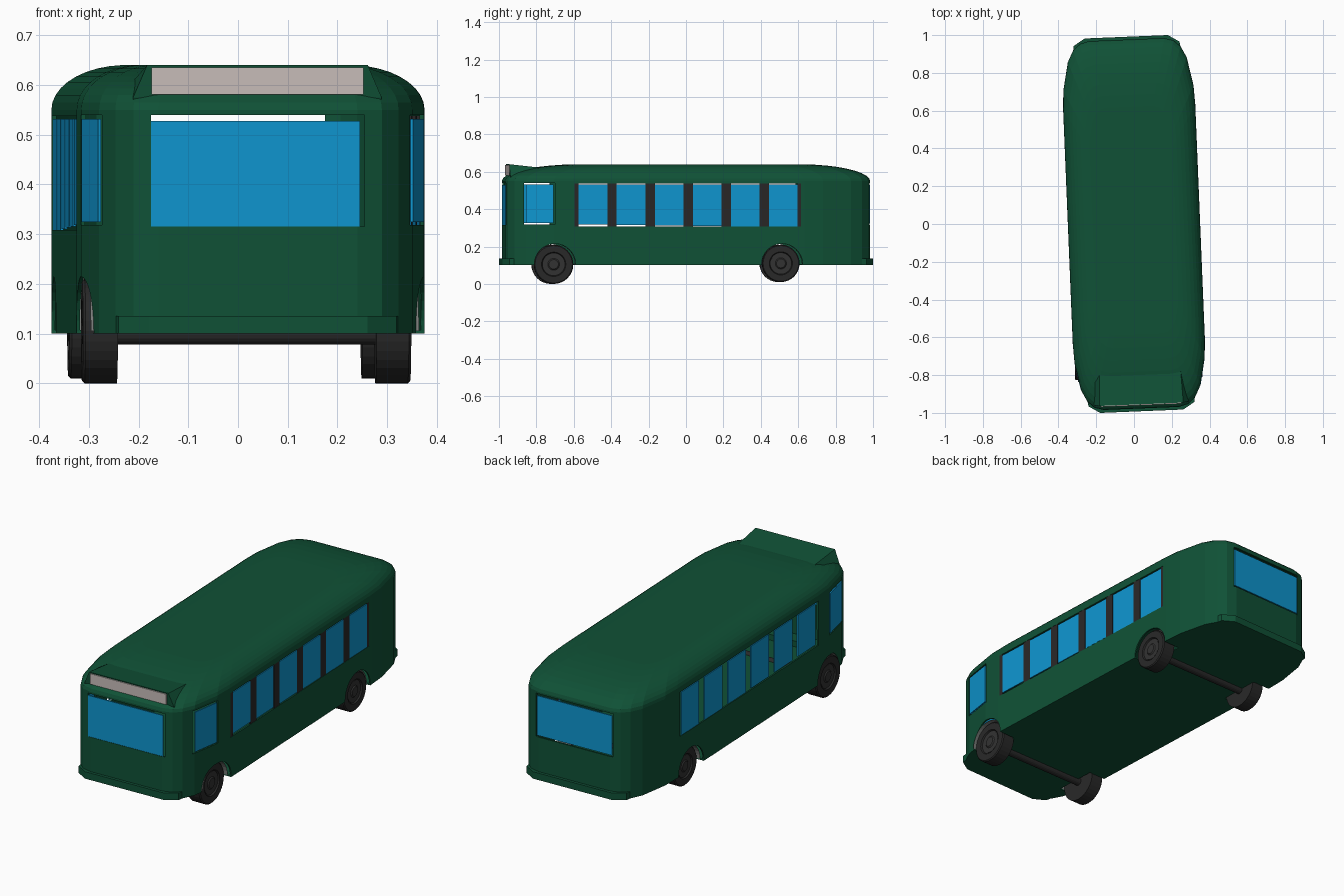
import bpy, bmesh, math
from mathutils import Matrix, Vector

if "Cube" in bpy.data.objects:
    bpy.data.objects.remove(bpy.data.objects["Cube"])

YAW, WHEEL_YAW = math.radians(2.35), math.radians(1.3)


def material(name, rgb):
    m = bpy.data.materials.new(name)
    m.diffuse_color = (*rgb, 1)
    m.use_nodes = True
    m.node_tree.nodes["Principled BSDF"].inputs["Base Color"].default_value = m.diffuse_color
    return m


GREEN = material("body green", (0.005, 0.083, 0.037))
BLUE = material("window blue", (0.0045, 0.305, 0.63))
DARK = material("pillar dark", (0.022, 0.02, 0.02))
TYRE = material("tyre black", (0.022, 0.022, 0.022))
HUB = material("hub grey", (0.032, 0.032, 0.032))
GREY = material("arch grey", (0.2, 0.21, 0.2))
SIGN = material("sign pale", (0.58, 0.51, 0.49))


def finish(name, bm, mat, yaw=YAW):
    bmesh.ops.recalc_face_normals(bm, faces=bm.faces[:])
    me = bpy.data.meshes.new(name)
    bm.to_mesh(me)
    bm.free()
    ob = bpy.data.objects.new(name, me)
    if mat:
        me.materials.append(mat)
    bpy.context.collection.objects.link(ob)
    ob.matrix_world = Matrix.Rotation(yaw, 4, 'Z')
    return ob


def loft(name, rings, mat, yaw=YAW, caps=True):
    """Skin a list of equal-length closed rings and cap the ends."""
    bm = bmesh.new()
    vs = [[bm.verts.new(p) for p in r] for r in rings]
    n = len(rings[0])
    for a, b in zip(vs, vs[1:]):
        for i in range(n):
            bm.faces.new((a[i], a[(i + 1) % n], b[(i + 1) % n], b[i]))
    if caps:
        bm.faces.new(vs[0])
        bm.faces.new(vs[-1])
    return finish(name, bm, mat, yaw)


def box(name, lo, hi, mat):
    (x0, y0, z0), (x1, y1, z1) = lo, hi
    return loft(name, [[(x0, y0, z), (x1, y0, z), (x1, y1, z), (x0, y1, z)] for z in (z0, z1)], mat)


def pane(name, p, q, z0, z1, mat, t=0.006):
    """Thin upright plate between two plan points."""
    p, q = Vector(p), Vector(q)
    d = (q - p).normalized()
    n = Vector((-d.y, d.x)) * t / 2
    plan = [p + n, q + n, q - n, p - n]
    return loft(name, [[(v.x, v.y, z) for v in plan] for z in (z0, z1)], mat)


def tube_x(profile, y, z, seg=32):
    """Rings around an x-parallel axis from (x, radius) pairs."""
    return [[(x, y + r * math.cos(2 * math.pi * i / seg), z + r * math.sin(2 * math.pi * i / seg))
             for i in range(seg)] for x, r in profile]


# Body shell: rounded plan lofted up, then domed into the roof
quarter = [(0.35, 0.0), (0.35, 0.62), (0.345, 0.72), (0.315, 0.87),
           (0.285, 0.93), (0.25, 0.963), (0.2, 0.977)]
plan = quarter + [(-x, y) for x, y in reversed(quarter)]
plan += [(-x, -y) for x, y in quarter[1:]] + [(x, -y) for x, y in reversed(quarter[1:])]
rings = [[(x, y, z) for x, y in plan] for z in (0.1, 0.55)]
for k in range(1, 10):
    a = math.radians(9.6 * k)
    c = 1 - math.cos(a)
    sx = 1 - 0.14 * c / 0.35
    rings.append([(x * sx, y * (1 - (0.42 if y < 0 else 0.38) * c / 0.977),
                   0.55 + 0.09 * math.sin(a)) for x, y in plan])
body = loft("body_shell", rings, GREEN)
sol = body.modifiers.new("thickness", 'SOLIDIFY')
sol.thickness, sol.offset = 0.01, -1

# Openings: windscreen, rear window, side windows, cab windows, wheel arches
WHEELS = [(-0.715, 0.105, 0.105), (0.5, 0.11, 0.1)]
cutters = []
for s in (-1, 1):
    cutters.append(box("end_cut", (-0.215, s * 0.9, 0.315), (0.215, s * 1.1, 0.54), None))
    cutters.append(box("side_cut", (s * 0.3, -0.61, 0.308), (s * 0.45, 0.6, 0.538), None))
    cutters.append(box("cab_cut", (s * 0.27, -0.88, 0.318), (s * 0.45, -0.715, 0.54), None))
    for y, z, r in WHEELS:
        cutters.append(loft("arch_cut", tube_x([(s * 0.255, 0.11), (s * 0.45, 0.11)], y, 0.105), None))
for c in cutters:
    c.hide_render = True
    m = body.modifiers.new("cut", 'BOOLEAN')
    m.operation, m.solver, m.object = 'DIFFERENCE', 'EXACT', c
bpy.context.view_layer.update()
cut = bpy.data.meshes.new_from_object(body.evaluated_get(bpy.context.evaluated_depsgraph_get()))
body.modifiers.clear()
body.data = cut
cut.materials.clear()
cut.materials.append(GREEN)
for p in cut.polygons:
    p.material_index = 0
for c in cutters:
    bpy.data.objects.remove(c)

# Glass
pane("windscreen", (-0.215, -0.972), (0.205, -0.972), 0.315, 0.528, BLUE)
pane("rear_window", (-0.21, 0.972), (0.21, 0.972), 0.322, 0.528, BLUE)
for s, side in ((-1, "left"), (1, "right")):
    pane(side + "_cab_window", (s * 0.342, -0.723), (s * 0.314, -0.868), 0.325, 0.532, BLUE)
    for i in range(6):
        y = (i - 2.5) * 0.2035 - 0.003
        z0 = 0.318 - 0.0025 * i
        pane(f"{side}_window_{i + 1}", (s * 0.345, y - 0.078), (s * 0.345, y + 0.078), z0, 0.532, BLUE)

# Dark pillars between the right-hand windows
for i in range(7):
    y = (i - 3) * 0.2035 - 0.003
    lo, hi = max(y - 0.025, -0.61), min(y + 0.025, 0.6)
    pane(f"window_pillar_{i + 1}", (0.345, lo), (0.345, hi), 0.308, 0.538, DARK, 0.008)

# Bumpers
for s, end in ((-1, "front"), (1, "rear")):
    half = [(0.2, 0.9), (0.285, 0.925), (0.28, 0.955), (0.22, 0.992)]
    pts = half + [(-x, y) for x, y in reversed(half)]
    loft(end + "_bumper", [[(x, s * y, z) for x, y in pts] for z in (0.1, 0.136)], GREEN)

# Destination sign housing and plate
loft("sign_housing", [
    [(-0.25, -0.945, 0.56), (0.25, -0.945, 0.56), (0.25, -0.78, 0.56), (-0.25, -0.78, 0.56)],
    [(-0.25, -0.95, 0.575), (0.25, -0.95, 0.575), (0.25, -0.78, 0.6), (-0.25, -0.78, 0.6)],
    [(-0.222, -0.955, 0.64), (0.222, -0.955, 0.64), (0.215, -0.79, 0.622), (-0.215, -0.79, 0.622)]], GREEN)
pane("sign_plate", (-0.213, -0.956), (0.213, -0.956), 0.581, 0.635, SIGN, 0.008)

# Wheels, axles and arch liners
for (y, z, r), end in zip(WHEELS, ("front", "rear")):
    loft(end + "_axle", tube_x([(-0.28, 0.02), (0.28, 0.02)], y, 0.098, 16), TYRE, WHEEL_YAW)
    for s, side in ((-1, "left"), (1, "right")):
        loft(f"{end}_{side}_wheel", tube_x([(s * 0.26, r * 0.6), (s * 0.26, r), (s * 0.325, r),
             (s * 0.33, r * 0.95), (s * 0.33, r * 0.62), (s * 0.322, r * 0.58)], y, z), TYRE, WHEEL_YAW)
        loft(f"{end}_{side}_hub", tube_x([(s * 0.3, r * 0.55), (s * 0.325, r * 0.55),
             (s * 0.325, r * 0.3), (s * 0.33, r * 0.24)], y, z, 24), HUB, WHEEL_YAW)
        bm = bmesh.new()
        rows = [[bm.verts.new((s * x, y + 0.1095 * math.cos(math.pi * i / 16),
                 0.105 + 0.1095 * math.sin(math.pi * i / 16))) for i in range(17)] for x in (0.255, 0.33)]
        for i in range(16):
            bm.faces.new((rows[0][i], rows[0][i + 1], rows[1][i + 1], rows[1][i]))
        finish(f"{end}_{side}_arch_liner", bm, GREY)
